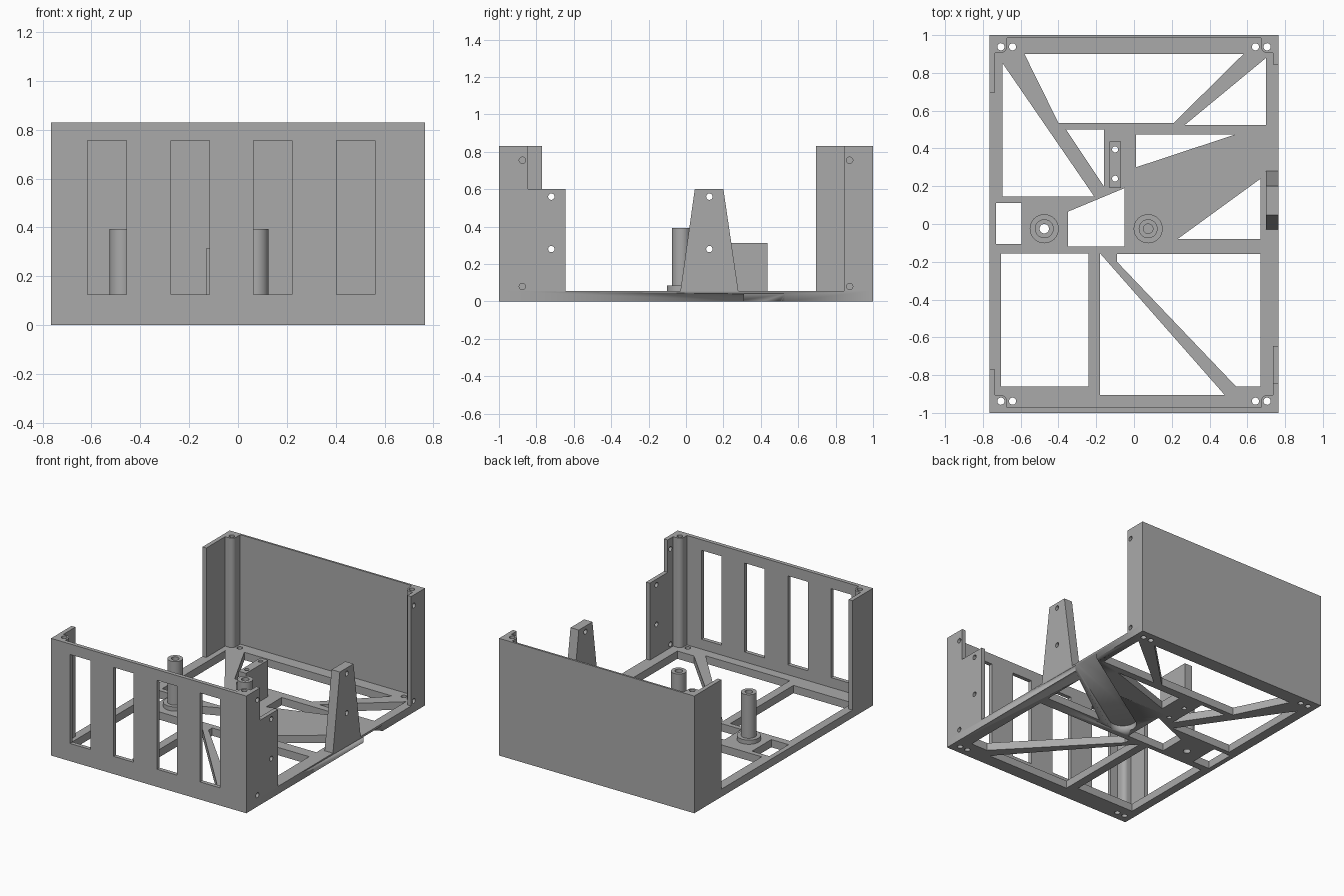
import bpy, bmesh, math

cube = bpy.data.objects.get("Cube")
if cube:
    bpy.data.objects.remove(cube, do_unlink=True)

grey = bpy.data.materials.new("plain grey")
grey.use_nodes = True
GREY = (0.4, 0.4, 0.4, 1)
grey.diffuse_color = GREY
grey.node_tree.nodes["Principled BSDF"].inputs["Base Color"].default_value = GREY

W, L = 0.765, 1.0            # half width, half length
BASE, TOP = 0.055, 0.83      # floor thickness, wall height
FRONT, BACK, SIDE = 0.028, 0.014, 0.03   # wall thicknesses


def rect(x0, x1, y0, y1):
    return [(x0, y0), (x1, y0), (x1, y1), (x0, y1)]


def arc(cx, cy, r, start=0, sweep=360, n=32):
    count = n if sweep == 360 else n + 1
    return [(cx + r * math.cos(math.radians(start + sweep * i / n)),
             cy + r * math.sin(math.radians(start + sweep * i / n))) for i in range(count)]


def slab(name, loops, lo, hi, axis="z"):
    """Extrude an outline with holes between lo and hi along an axis."""
    curve = bpy.data.curves.new(name, "CURVE")
    curve.dimensions = "2D"
    curve.fill_mode = "BOTH"
    curve.extrude = (hi - lo) / 2
    for loop in loops:
        spline = curve.splines.new("POLY")
        spline.points.add(len(loop) - 1)
        for point, (a, b) in zip(spline.points, loop):
            point.co = (a, b, 0, 1)
        spline.use_cyclic_u = True
    temp = bpy.data.objects.new(name + " outline", curve)
    bpy.context.collection.objects.link(temp)
    bpy.context.view_layer.update()
    deps = bpy.context.evaluated_depsgraph_get()
    mesh = bpy.data.meshes.new_from_object(temp.evaluated_get(deps))
    bpy.data.objects.remove(temp, do_unlink=True)
    bpy.data.curves.remove(curve)

    bm = bmesh.new()
    bm.from_mesh(mesh)
    bmesh.ops.remove_doubles(bm, verts=bm.verts, dist=0.00005)
    for v in bm.verts:
        a, b, h = v.co.x, v.co.y, v.co.z + (lo + hi) / 2
        v.co = {"z": (a, b, h), "y": (a, h, b), "x": (h, a, b)}[axis]
    bmesh.ops.recalc_face_normals(bm, faces=bm.faces)
    bm.to_mesh(mesh)
    bm.free()
    mesh.materials.clear()
    mesh.materials.append(grey)
    mesh.name = name
    obj = bpy.data.objects.new(name, mesh)
    bpy.context.collection.objects.link(obj)
    bpy.ops.object.select_all(action="DESELECT")
    obj.select_set(True)
    bpy.context.view_layer.objects.active = obj
    bpy.ops.object.shade_smooth_by_angle(angle=math.radians(30))
    return obj


# Truss floor: openings between the ribs
openings = [
    [(-0.58, 0.90), (0.58, 0.90), (0.21, 0.535), (-0.40, 0.535)],
    [(0.70, 0.88), (0.70, 0.525), (0.27, 0.525)],
    [(-0.695, 0.85), (-0.695, 0.145), (-0.21, 0.145)],
    [(-0.36, 0.50), (-0.16, 0.50), (-0.16, 0.20)],
    [(0.01, 0.475), (0.54, 0.475), (0.01, 0.30)],
    [(0.67, 0.24), (0.67, -0.08), (0.23, -0.08)],
    rect(-0.73, -0.595, -0.105, 0.11),
    [(-0.35, 0.065), (-0.05, 0.19), (-0.05, -0.12), (-0.35, -0.12)],
    rect(-0.705, -0.24, -0.86, -0.155),
    [(-0.18, -0.155), (-0.18, -0.905), (0.48, -0.905)],
    [(-0.09, -0.16), (0.67, -0.16), (0.67, -0.86), (0.54, -0.86), (-0.09, -0.20)],
]
POST_X, POST_Y, SCREW = 0.705, 0.938, 0.019
screws = [arc(sx * x, sy * POST_Y, SCREW, n=20)
          for sx in (-1, 1) for sy in (-1, 1) for x in (POST_X, 0.643)]
left_post, right_post, post_y = -0.475, 0.075, -0.025
bracket_holes = [arc(-0.1, y, 0.016, n=20) for y in (0.24, 0.395)]
bore = arc(left_post, post_y, 0.025)
floor = slab("floor", [rect(-W, W, -L + FRONT, L - BACK)] + openings + screws
             + bracket_holes + [bore], 0, BASE)

# Cable channel cut into the underside, from the side edge to the second standoff
angle = math.degrees(math.atan2(0.445, 0.69))
channel = arc(right_post, post_y, 0.09, angle + 90, 180, 16) + [(0.9, 0.397), (0.9, 0.617)]
cutter = slab("channel cutter", [channel], -0.1, 0.04)
cutter.hide_render = True
cut = floor.modifiers.new("channel", "BOOLEAN")
cut.operation, cut.solver, cut.object = "DIFFERENCE", "EXACT", cutter
bpy.ops.object.select_all(action="DESELECT")
floor.select_set(True)
bpy.context.view_layer.objects.active = floor
bpy.ops.object.modifier_apply(modifier=cut.name)
bpy.data.objects.remove(cutter, do_unlink=True)

# End walls: slotted front, plain back
slots = [rect(x, x + 0.158, 0.125, 0.755) for x in (-0.615, -0.275, 0.064, 0.403)]
slab("front wall", [rect(-W, W, 0, TOP)] + slots, -L, -L + FRONT, "y")
slab("back wall", [rect(-W, W, 0, TOP)], L - BACK, L, "y")

# Side flanges; the ones on the left side carry mounting holes
y0, y1 = -L + FRONT, L - BACK


def side_holes(*centres):
    return [arc(y, z, 0.017, n=20) for y, z in centres]


stepped = [(y0, BASE), (-0.645, BASE), (-0.645, 0.6), (-0.77, 0.6), (-0.845, 0.6),
           (-0.845, TOP), (y0, TOP)]
slab("front left flange", [stepped] + side_holes((-0.875, 0.755), (-0.72, 0.56),
     (-0.72, 0.28), (-0.875, 0.08)), W - SIDE, W, "x")
slab("back left flange", [rect(0.845, y1, BASE, TOP)]
     + side_holes((0.875, 0.755), (0.875, 0.08)), W - SIDE, W, "x")
slab("front right flange", [rect(y0, -0.77, BASE, TOP)], -W, -W + SIDE, "x")
slab("back right flange", [rect(0.695, y1, BASE, TOP)], -W, -W + SIDE, "x")

# Rounded screw posts filling the corners
R = 0.032
for sy, end, wall in ((-1, "front", FRONT), (1, "back", BACK)):
    for sx, side in ((-1, "right"), (1, "left")):
        shape = [(W - SIDE, L - wall), (POST_X - R, L - wall)]
        shape += arc(POST_X, POST_Y, R, 180, 90, 10) + [(W - SIDE, POST_Y - R)]
        shape = [(sx * x, sy * y) for x, y in shape]
        hole = arc(sx * POST_X, sy * POST_Y, SCREW, n=20)
        slab(f"{end} {side} corner post", [shape, hole], BASE, TOP)

# Tapered side upright
slab("side upright", [[(-0.03, BASE), (0.28, BASE), (0.2, 0.6), (0.047, 0.6)]]
     + side_holes((0.125, 0.56), (0.125, 0.28)), 0.70, W, "x")

# Hollow standoffs with a wider foot
for side, x in (("right", left_post), ("left", right_post)):
    inner = arc(x, post_y, 0.025)
    slab(f"{side} standoff foot", [arc(x, post_y, 0.077), inner], BASE, 0.085)
    slab(f"{side} standoff", [arc(x, post_y, 0.05), inner], 0.085, 0.393)

# Upright bracket block with two vertical holes
slab("bracket block", [rect(-0.13, -0.07, 0.19, 0.437)] + bracket_holes, BASE, 0.313)
